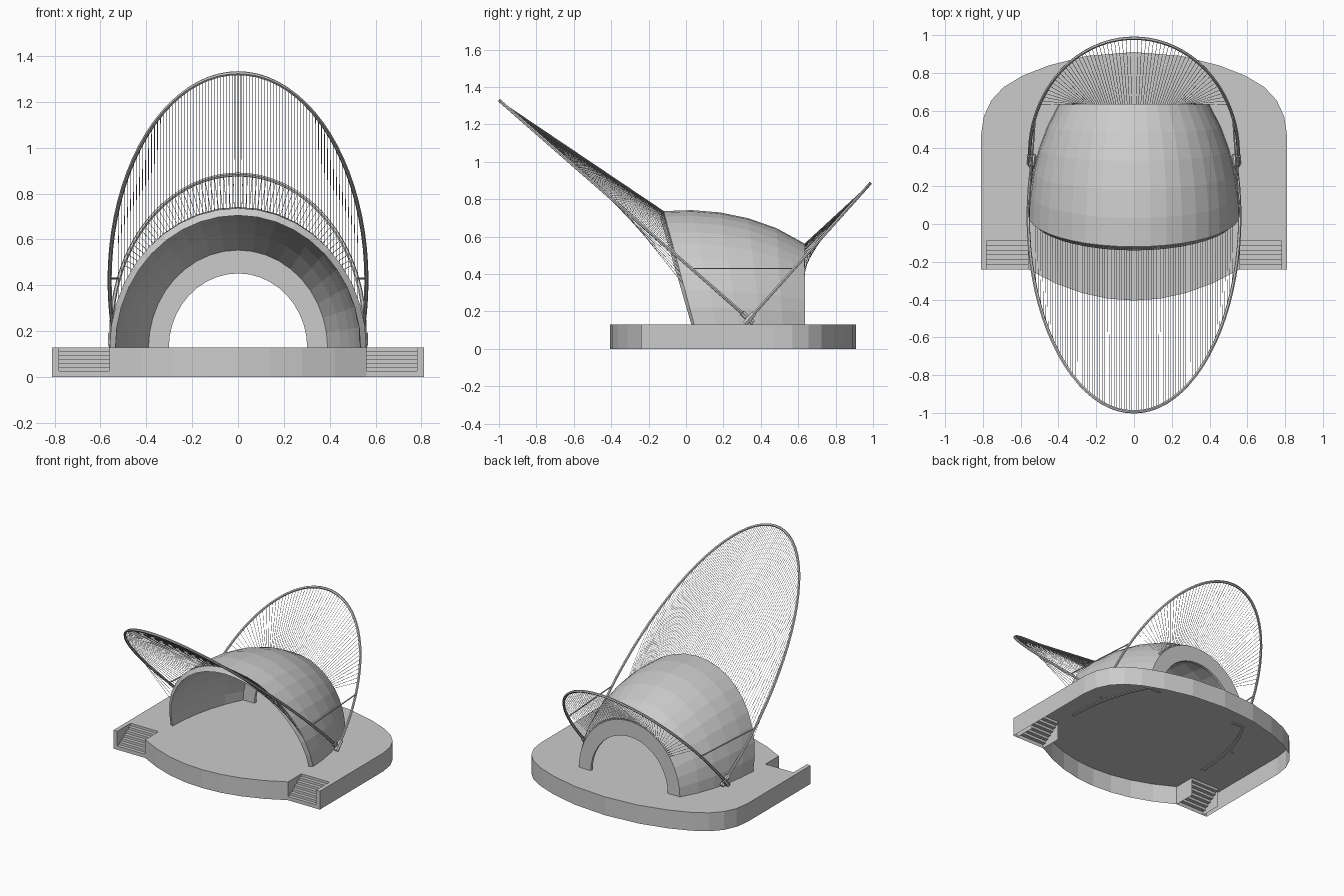
import bpy
from math import sin, cos, acos, pi, sqrt, radians, asin

if "Cube" in bpy.data.objects:
    bpy.data.objects.remove(bpy.data.objects["Cube"])

DECK = 0.13


def make_mesh(name, verts, faces):
    me = bpy.data.meshes.new(name)
    me.from_pydata(verts, [], faces)
    me.update()
    ob = bpy.data.objects.new(name, me)
    bpy.context.collection.objects.link(ob)
    return ob


def tubes(name, paths, r, res=1):
    cu = bpy.data.curves.new(name, 'CURVE')
    cu.dimensions = '3D'
    cu.bevel_depth = r
    cu.bevel_resolution = res
    cu.use_fill_caps = True
    for p in paths:
        s = cu.splines.new('POLY')
        s.points.add(len(p) - 1)
        s.use_smooth = False
        for pt, co in zip(s.points, p):
            pt.co = (*co, 1)
    ob = bpy.data.objects.new(name, cu)
    bpy.context.collection.objects.link(ob)
    return ob


# Platform: hollow underneath, bowed front, rounded back, stair notches
half = [(x, -0.405 + 0.165 * (x / 0.56) ** 2) for x in (0.14, 0.28, 0.42, 0.56)]
half += [(0.56, -0.09), (0.78, -0.09), (0.78, -0.24), (0.81, -0.24), (0.81, 0.47),
         (0.795, 0.57), (0.755, 0.655), (0.69, 0.725), (0.59, 0.785), (0.45, 0.84), (0.25, 0.89)]
outline = [(0, -0.405)] + half + [(0, 0.91)] + [(-x, y) for x, y in reversed(half)]
n = len(outline)
verts = [(x, y, DECK) for x, y in outline] + [(x, y, 0) for x, y in outline]
faces = [tuple(range(n))]
for i in range(n):
    j = (i + 1) % n
    if outline[i][1] == -0.09 and outline[j][1] == -0.09:
        continue                      # the stairs close this side
    faces.append((i, i + n, j + n, j))
make_mesh("platform", verts, faces)

# Stairs: zigzag sheets in the notches
STEPS = 7
prof = [(-0.09, DECK)]
for k in range(1, STEPS + 1):
    y = -0.09 - (k - 1) * 0.15 / (STEPS - 1)
    z = DECK - k * DECK / (STEPS + 0.5)
    prof.append((y, z))
    if k < STEPS:
        prof.append((y - 0.15 / (STEPS - 1), z))
prof.append((-0.24, 0))
for side, s in (("left", -1), ("right", 1)):
    v = [(s * x, y, z) for y, z in prof for x in (0.56, 0.78)]
    f = [(2 * i, 2 * i + 1, 2 * i + 3, 2 * i + 2) for i in range(len(prof) - 1)]
    make_mesh(side + "_stairs", v, f)


# Shell: thick faceted half dome with a leaning front and an arched rear wall
BACK, SEG, ROWS = 0.635, 20, 5
BASE = 0.125


def dome(th, y, a, h):
    k = sqrt(1 - (y / 0.9) ** 2)
    return (a * k * cos(th), y, BASE + h * k * sin(th))


def outer_front(th):
    return dome(th, 0.045 - 0.165 * sin(th), 0.56, 0.617)


loops = []
for r in range(ROWS + 1):             # outside, front to back
    loops.append([])
    for i in range(SEG + 1):
        th = pi * i / SEG
        y0 = 0.045 - 0.165 * sin(th)
        loops[-1].append(dome(th, y0 + (BACK - y0) * r / ROWS, 0.56, 0.617))
for y in (BACK, BACK - 0.02):         # rear arch opening
    loops.append([(0.302 * cos(pi * i / SEG), y, BASE + 0.327 * sin(pi * i / SEG))
                  for i in range(SEG + 1)])
for r in range(ROWS, -1, -1):         # inside, back to front
    loops.append([])
    for i in range(SEG + 1):
        th = pi * i / SEG
        y0 = 0.03 - 0.17 * sin(th)
        loops[-1].append(dome(th, y0 + (BACK - 0.02 - y0) * r / ROWS, 0.535, 0.587))
w, m = SEG + 1, len(loops)
faces = [(a * w + i, a * w + i + 1, (a + 1) % m * w + i + 1, (a + 1) % m * w + i)
         for a in range(m) for i in range(SEG)]
faces += [tuple(a * w + e for a in range(m)) for e in (0, SEG)]
make_mesh("shell", [p for lp in loops for p in lp], faces)


# Hoops: two tilted elliptical arches
def front_hoop(t):
    z = 0.42 + 0.905 * sin(t)
    return (0.56 * cos(t), 0.36 - (z - 0.14) * 1.143, z)


def rear_hoop(t):
    z = 0.2 + 0.683 * sin(t)
    return (0.552 * cos(t), 0.32 + (z - 0.14) * 0.893, z)


def arc(fn, start, count=48):
    return [fn(start + (pi - 2 * start) * i / count) for i in range(count + 1)]


F0, R0 = asin(-0.28 / 0.905), asin(-0.065 / 0.683)
tubes("front_hoop", [arc(front_hoop, F0)], 0.009)
tubes("rear_hoop", [arc(rear_hoop, R0)], 0.009)

# Pivot sleeves at the feet of the hoops
sleeves = []
for fn, t0, dt in ((front_hoop, F0, 0.06), (rear_hoop, R0, 0.08)):
    sleeves += [[fn(t0), fn(t0 + dt)], [fn(pi - t0), fn(pi - t0 - dt)]]
tubes("pivot_sleeves", sleeves, 0.016)

# Horizontal braces between the hoops
tubes("braces", [[(s * 0.56, 0.03, 0.43), (s * 0.522, 0.58, 0.43)] for s in (-1, 1)], 0.004)

# Thin cables: front ones keep a constant x, rear ones fan out
cables = []
N = 80
for i in range(N + 1):
    x = -0.52 + 1.04 * i / N
    cables.append([front_hoop(acos(x / 0.56)), outer_front(acos(x / 0.557))])
tubes("front_cables", cables, 0.0012, 0)
cables = []
for i in range(61):
    u = i / 60
    cables.append([rear_hoop(radians(25 + 130 * u)),
                   dome(radians(38 + 104 * u), BACK, 0.56, 0.617)])
tubes("rear_cables", cables, 0.0012, 0)
